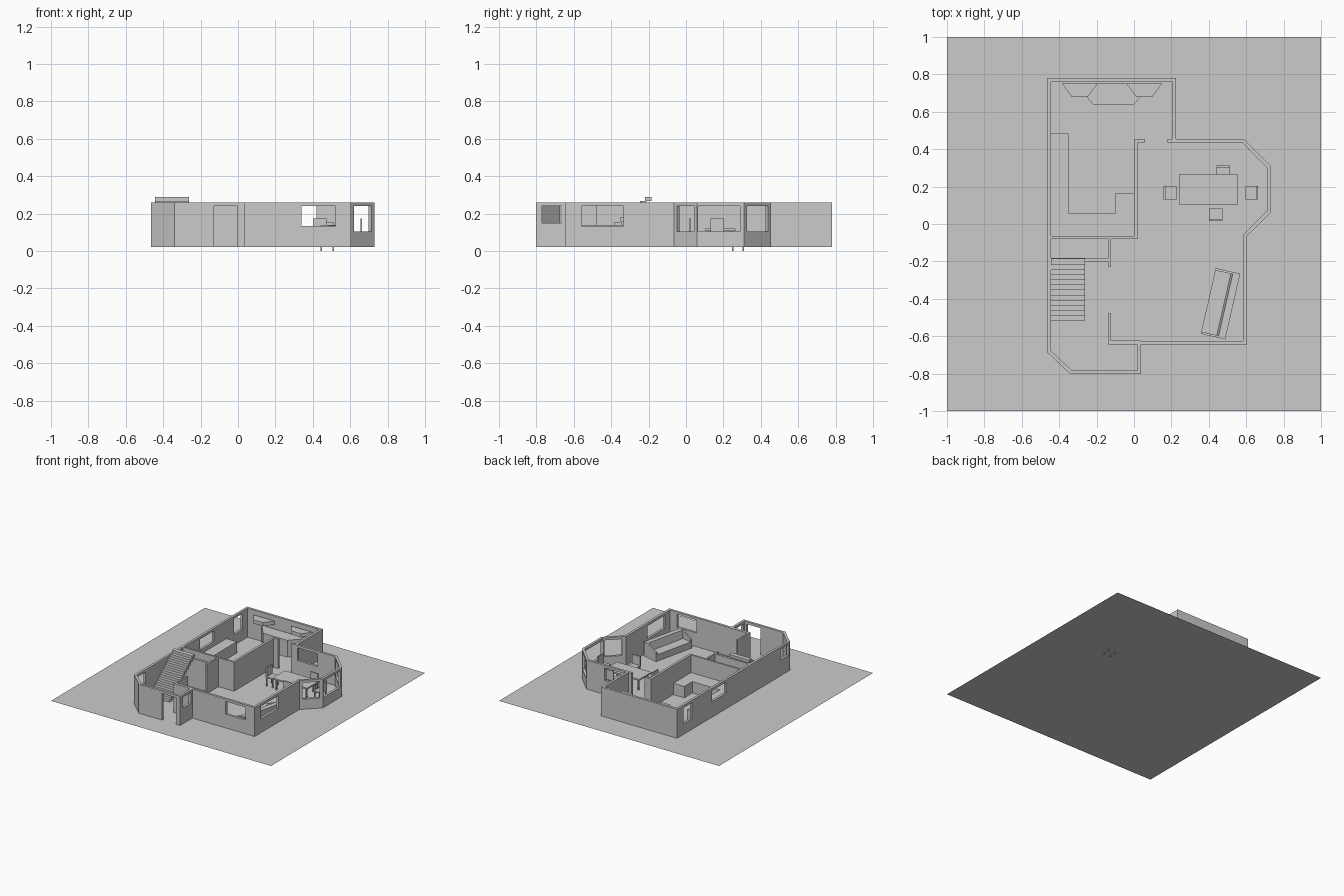
import bpy, bmesh, math
from mathutils import Matrix, Vector

if "Cube" in bpy.data.objects:
    bpy.data.objects.remove(bpy.data.objects["Cube"])

F, TOP, T = 0.022, 0.26, 0.02   # floor level, wall top, wall thickness


def finish(name, bm):
    bmesh.ops.recalc_face_normals(bm, faces=bm.faces)
    me = bpy.data.meshes.new(name)
    bm.to_mesh(me)
    bm.free()
    ob = bpy.data.objects.new(name, me)
    bpy.context.collection.objects.link(ob)
    return ob


def add_box(bm, x0, x1, y0, y1, z0, z1, M=Matrix()):
    c = Vector(((x0 + x1) / 2, (y0 + y1) / 2, (z0 + z1) / 2))
    S = Matrix.Diagonal((x1 - x0, y1 - y0, z1 - z0, 1))
    bmesh.ops.create_cube(bm, size=1, matrix=M @ Matrix.Translation(c) @ S)


def boxes(name, items, M=Matrix()):
    bm = bmesh.new()
    for b in items:
        add_box(bm, *b, M)
    return finish(name, bm)


def add_prism(bm, pts, vec):
    f = bm.faces.new([bm.verts.new(p) for p in pts])
    r = bmesh.ops.extrude_face_region(bm, geom=[f])
    vs = [g for g in r['geom'] if isinstance(g, bmesh.types.BMVert)]
    bmesh.ops.translate(bm, vec=vec, verts=vs)
    if f.is_valid and not any(len(e.link_faces) == 2 for e in f.edges):
        bm.faces.new(list(f.verts))


def slab(name, pts, z0, z1):
    bm = bmesh.new()
    add_prism(bm, [(x, y, z0) for x, y in pts], (0, 0, z1 - z0))
    return finish(name, bm)


def inset(pts, d):
    # offset a clockwise outline inward, with mitred corners
    out = []
    for i, p in enumerate(pts):
        p = Vector(p)
        a = (p - Vector(pts[i - 1])).normalized()
        b = (Vector(pts[(i + 1) % len(pts)]) - p).normalized()
        n1, n2 = Vector((a.y, -a.x)), Vector((b.y, -b.x))
        out.append(p + (n1 + n2) * d / (1 + n1.dot(n2)))
    return out


# ground sheet
bm = bmesh.new()
bmesh.ops.create_grid(bm, x_segments=1, y_segments=1, size=1, matrix=Matrix.Translation((0, 0, F)))
finish("ground", bm)

# outer wall ring
outline = [(-.465, .78), (.225, .78), (.225, .455), (.587, .455), (.73, .31), (.73, .06),
           (.603, -.065), (.603, -.645), (.037, -.645), (.037, -.803), (-.34, -.803), (-.465, -.685)]
inner = inset(outline, T)
bm = bmesh.new()
n = len(outline)
rings = [[bm.verts.new((x, y, z)) for x, y in ring]
         for ring, z in ((outline, F), (outline, TOP), (inner, TOP), (inner, F))]
for k in range(4):
    a, b = rings[k], rings[(k + 1) % 4]
    for i in range(n):
        j = (i + 1) % n
        bm.faces.new((a[i], a[j], b[j], b[i]))
walls = finish("outer_walls", bm)

# window and door cutters
bm = bmesh.new()
for b in [(-.128, -.003, -.84, -.77, F - .02, .24),   # front door
          (.34, .52, -.68, -.59, .135, .24),          # living room front
          (.57, .64, -.56, -.335, .135, .24),         # living room side
          (.70, .76, .065, .29, .105, .24),           # bay centre
          (.235, .42, .40, .49, .135, .24),           # dining back
          (.0, .06, -.77, -.665, .15, .24),           # hall right
          (-.50, -.43, -.67, -.565, .15, .24),        # hall left
          (-.50, -.43, .145, .325, .15, .24),         # kitchen left
          (-.50, -.43, .585, .695, .11, .24)]:
    add_box(bm, *b)
for p, q in ((outline[6], outline[5]), (outline[4], outline[3])):   # bay sides
    p, q = Vector(p), Vector(q)
    m, d = (p + q) / 2, q - p
    M = Matrix.Translation((m.x, m.y, 0)) @ Matrix.Rotation(math.atan2(d.y, d.x), 4, 'Z')
    h = d.length / 2 - .024
    add_box(bm, -h, h, -.035, .035, .105, .24, M)
cutter = finish("opening_cutter", bm)
cutter.hide_render = True
mod = walls.modifiers.new("openings", 'BOOLEAN')
mod.operation, mod.solver, mod.object = 'DIFFERENCE', 'EXACT', cutter
bpy.context.view_layer.objects.active = walls
bpy.ops.object.modifier_apply(modifier=mod.name)
bpy.data.objects.remove(cutter)

# inner partitions
boxes("partitions", [(x0, x1, y0, y1, F, TOP) for x0, x1, y0, y1 in (
    (-.446, .02, -.08, -.065), (0, .02, -.065, .455), (.02, .06, .435, .455),
    (.178, .206, .435, .455), (-.135, -.122, -.23, -.08), (-.446, -.135, -.2, -.182),
    (-.135, -.122, -.645, -.475), (-.122, .037, -.645, -.622))])

# staircase of overlapping treads
N = 12
boxes("stairs", [(-.443, -.262, -.515 + i * .0268, -.515 + i * .0268 + .036,
                  F + i * .0223, F + (i + 1) * .0223) for i in range(N)])

# kitchen counter
slab("kitchen_counter", [(-.445, .485), (-.35, .485), (-.35, .06), (-.10, .06), (-.10, .165),
                         (0, .165), (0, -.065), (-.445, -.065)], F, .115)

# sideboard with hanging cabinets
slab("sideboard", [(-.31, .75), (.10, .75), (-.0, .64), (-.22, .64)], F, .16)
for name, x in (("left_hanging_cabinet", -.385), ("right_hanging_cabinet", -.04)):
    slab(name, [(x, .75), (x + .19, .75), (x + .138, .68), (x + .052, .68)], .195, .225)

# dining table
boxes("dining_table", [(.24, .555, .105, .265, .108, .12)] +
      [(x, x + .012, y, y + .012, F, .108) for x in (.255, .528) for y in (.12, .238)])

# chairs, backrest on local +y
for i, (x, y, a, dz) in enumerate([(.63, .168, -90, 0), (.193, .168, 90, 0),
                                   (.477, .278, 0, -.022), (.436, .05, 180, 0)]):
    M = Matrix.Translation((x, y, F + dz)) @ Matrix.Rotation(math.radians(a), 4, 'Z')
    boxes(f"chair_{i + 1}", [(-.036, .036, -.034, .034, .068, .078), (-.036, .036, .024, .034, .078, .152)] +
          [(s - .004, s + .004, t - .004, t + .004, 0, .068) for s in (-.032, .032) for t in (-.028, .028)], M)

# sofa: side profiles swept along its length
M = Matrix.Translation((.4625, -.4265, 0)) @ Matrix.Rotation(-math.atan2(.08, .35), 4, 'Z')
bm = bmesh.new()
L = .18
seat = [(-.067, F), (.067, F), (.067, .14), (.028, .14), (.018, .075), (-.067, .075)]
arm = [(-.067, F), (.067, F), (.067, .14), (.028, .14), (-.067, .095)]
for prof, y0, dy in ((seat, -L + .012, 2 * L - .024), (arm, -L, .012), (arm, L - .012, .012)):
    add_prism(bm, [(x, y0, z) for x, z in prof], (0, dy, 0))
bm.transform(M)
finish("sofa", bm)
